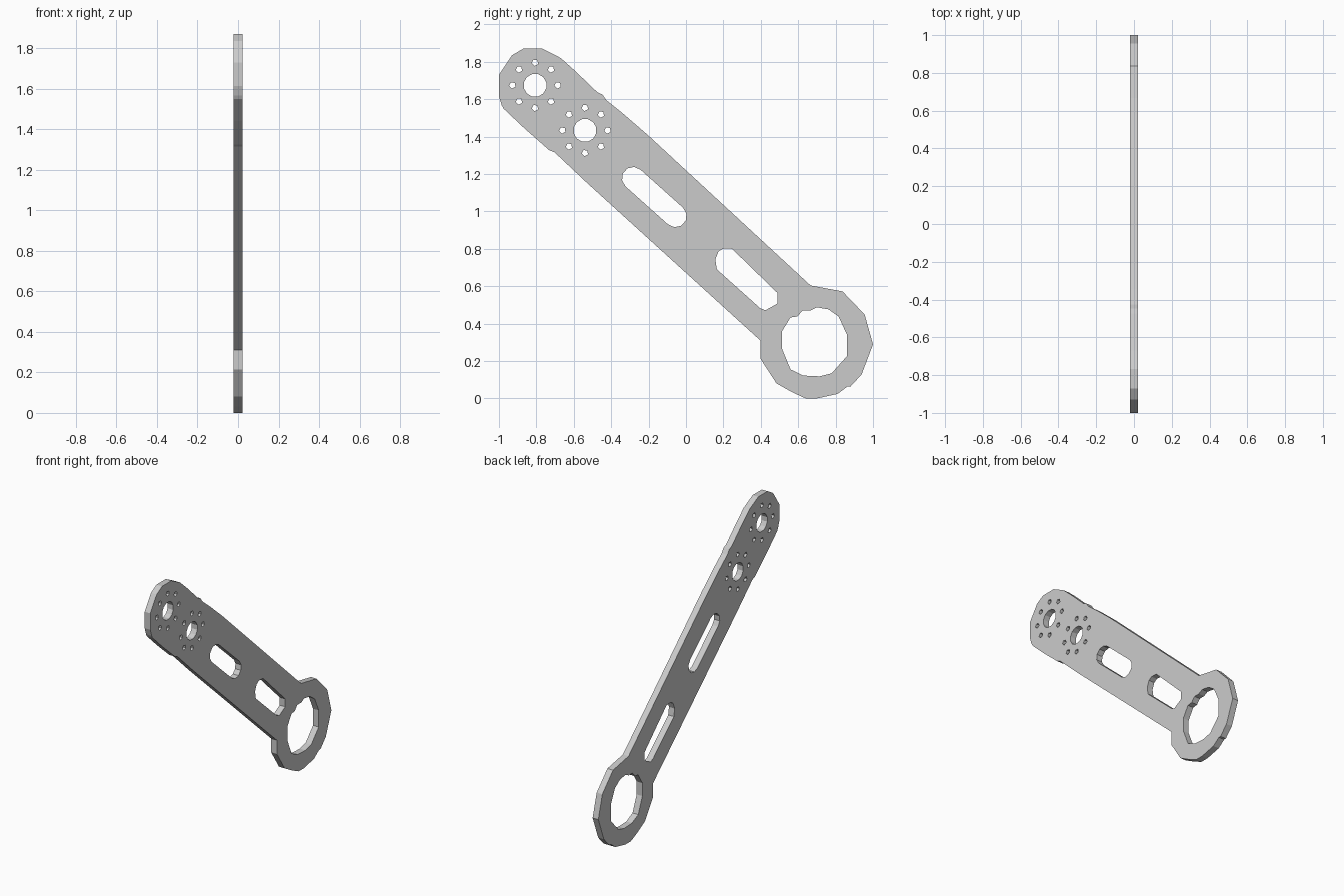
import bpy, bmesh
from math import cos, sin, pi, atan2
from mathutils import Matrix

if "Cube" in bpy.data.objects:
    bpy.data.objects.remove(bpy.data.objects["Cube"])

HALF = 0.022  # half plate thickness

def ring(cy, cz, r, n, turn=0.0):
    return [(cy + r * cos(turn + 2 * pi * i / n), cz + r * sin(turn + 2 * pi * i / n)) for i in range(n)]

def slot(a, b, r, n=5):
    ang = atan2(b[1] - a[1], b[0] - a[0])
    arc = lambda c, s: [(c[0] + r * cos(s + pi * i / n), c[1] + r * sin(s + pi * i / n)) for i in range(n + 1)]
    return arc(b, ang - pi / 2) + arc(a, ang + pi / 2)

# Outer profile in (y, z): arm with rounded tip and ring end
outline = [(-1, 1.73), (-.93, 1.835), (-.87, 1.87), (-.767, 1.87), (-.67, 1.82), (-.596, 1.754),
           (-.473, 1.636), (-.447, 1.625), (-.425, 1.594), (-.345, 1.53), (-.206, 1.41),
           (.666, .604), (.837, .572), (.955, .449), (1, .289), (.939, .128), (.88, .064),
           (.864, .064), (.81, .024), (.70, 0), (.64, 0), (.57, .032), (.484, .08),
           (.397, .214), (.397, .31), (-.527, 1.15), (-.703, 1.316), (-.73, 1.326),
           (-.864, 1.444), (-.976, 1.55), (-.985, 1.567), (-1, 1.615)]

# Large ring opening
bore = [(.513, .358), (.559, .433), (.596, .438), (.623, .47), (.666, .47), (.70, .487),
        (.762, .476), (.816, .438), (.86, .342), (.86, .225), (.778, .134), (.714, .118),
        (.628, .122), (.559, .155), (.513, .267)]

# Slots, the lower one with a clipped end
upper_slot = slot((-.283, 1.178), (-.056, .975), .06)
lower_slot = [(.157, .743), (.174, .786), (.20, .802), (.246, .80), (.49, .563),
              (.49, .508), (.425, .471), (.396, .483), (.165, .69)]

loops = [outline, bore, upper_slot, lower_slot]

# Two hubs, each with eight bolt holes
for cy, cz in ((-.807, 1.674), (-.54, 1.433)):
    loops.append(ring(cy, cz, .062, 12, pi / 12))
    loops += [ring(y, z, .018, 5, pi / 4) for y, z in ring(cy, cz, .121, 8)]

# Filled, extruded plate
curve = bpy.data.curves.new("plate_profile", 'CURVE')
curve.dimensions = '2D'
curve.fill_mode = 'BOTH'
curve.extrude = HALF
for pts in loops:
    s = curve.splines.new('POLY')
    s.points.add(len(pts) - 1)
    for p, (y, z) in zip(s.points, pts):
        p.co = (y, z, 0, 1)
    s.use_cyclic_u = True
temp = bpy.data.objects.new("plate_profile", curve)
bpy.context.collection.objects.link(temp)
bpy.context.view_layer.update()
mesh = bpy.data.meshes.new_from_object(temp.evaluated_get(bpy.context.evaluated_depsgraph_get()))
bpy.data.objects.remove(temp)

# Stand the plate in the YZ plane with flat faces
bm = bmesh.new()
bm.from_mesh(mesh)
bmesh.ops.remove_doubles(bm, verts=bm.verts, dist=1e-5)
bm.transform(Matrix(((0, 0, 1, 0), (1, 0, 0, 0), (0, 1, 0, 0), (0, 0, 0, 1))))
bmesh.ops.recalc_face_normals(bm, faces=bm.faces)
for f in bm.faces:
    f.smooth = False
bm.to_mesh(mesh)
bm.free()
mesh.name = "arm_plate"
bpy.context.collection.objects.link(bpy.data.objects.new("arm_plate", mesh))
